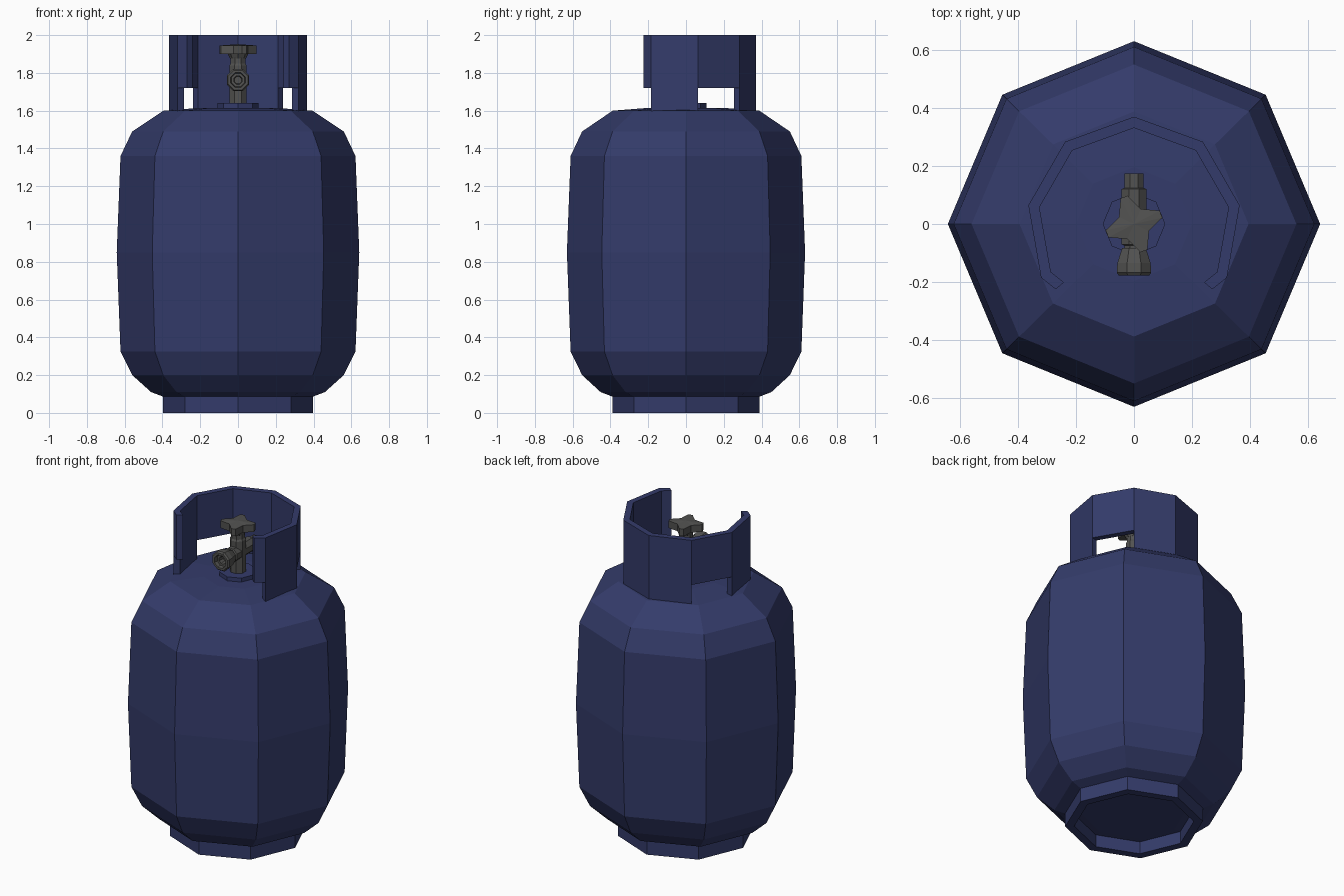
import bpy, bmesh
from math import cos, sin, pi, radians
from mathutils import Matrix

if "Cube" in bpy.data.objects:
    bpy.data.objects.remove(bpy.data.objects["Cube"])


def material(name, rgb):
    m = bpy.data.materials.new(name)
    m.diffuse_color = (*rgb, 1)
    m.use_nodes = True
    m.node_tree.nodes["Principled BSDF"].inputs["Base Color"].default_value = m.diffuse_color
    return m


blue = material("navy_paint", (0.034, 0.044, 0.145))
grey = material("dark_grey_metal", (0.085, 0.085, 0.082))


def finish(name, bm, mat, matrix=None):
    if matrix:
        bmesh.ops.transform(bm, matrix=matrix, verts=bm.verts)
    bmesh.ops.recalc_face_normals(bm, faces=bm.faces)
    me = bpy.data.meshes.new(name)
    bm.to_mesh(me)
    bm.free()
    me.materials.append(mat)
    ob = bpy.data.objects.new(name, me)
    bpy.context.collection.objects.link(ob)
    return ob


def lathe(name, profile, mat, n=8, start=0.0, closed=False, matrix=None):
    """Flat-sided revolve of (radius, height); capped ends, or a closed ring."""
    bm = bmesh.new()
    rings = [[bm.verts.new((r * cos(start + 2 * pi * i / n),
                            r * sin(start + 2 * pi * i / n), z)) for i in range(n)]
             for r, z in profile]
    pairs = list(zip(rings, rings[1:]))
    if closed:
        pairs.append((rings[-1], rings[0]))
    for a, b in pairs:
        for i in range(n):
            j = (i + 1) % n
            bm.faces.new((a[i], a[j], b[j], b[i]))
    if not closed:
        bm.faces.new(rings[0])
        bm.faces.new(rings[-1])
    return finish(name, bm, mat, matrix)


squash = Matrix.Diagonal((1, 0.982, 1, 1))

# Tank
lathe("tank_body", [(0.30, 0.075), (0.38, 0.08), (0.46, 0.11), (0.56, 0.20),
                    (0.622, 0.325), (0.642, 0.85), (0.622, 1.36), (0.56, 1.49),
                    (0.395, 1.60), (0.20, 1.615)], blue, matrix=squash)

# Foot ring
lathe("foot_ring", [(0.397, 0), (0.397, 0.09), (0.345, 0.09), (0.345, 0)],
      blue, closed=True, matrix=squash)

# Guard collar: nine-sided sheet, open at the front, with cut-outs below
half = [(0.27, -0.225)] + [(0.37 * cos(radians(a)), 0.37 * sin(radians(a)))
                           for a in (-30, 10, 50)]
path = half + [(0, 0.37)] + [(-x, y) for x, y in reversed(half)]
levels = (1.595, 1.72, 2.0)
full_height = {1, 3, 4, 6}
bm = bmesh.new()
grid = [[bm.verts.new((x, y, z)) for z in levels] for x, y in path]
for i in range(len(path) - 1):
    a, b = grid[i], grid[i + 1]
    for k in (0, 1):
        if k == 1 or i in full_height:
            bm.faces.new((a[k], b[k], b[k + 1], a[k + 1]))
bmesh.ops.delete(bm, geom=[v for v in bm.verts if not v.link_faces], context='VERTS')
ext = bmesh.ops.extrude_face_region(bm, geom=bm.faces[:], use_keep_orig=True)
for g in ext["geom"]:
    if isinstance(g, bmesh.types.BMVert):
        g.co.x *= 0.895
        g.co.y *= 0.895
finish("guard_collar", bm, blue)

# Valve flange and stem
lathe("valve_flange", [(0.108, 1.60), (0.108, 1.64)], blue)
lathe("valve_stem", [(0.048, 1.635), (0.048, 1.84), (0.042, 1.85), (0.042, 1.91)],
      grey, start=pi / 8)

# Outlet lies along y: local +z points to the front
lay = Matrix.Translation((0, 0, 1.762)) @ Matrix.Rotation(pi / 2, 4, 'X')
lathe("valve_outlet", [(0.036, -0.175), (0.036, -0.125), (0.046, -0.12),
                       (0.046, 0.07), (0.036, 0.075), (0.036, 0.09)],
      grey, start=pi / 8, matrix=lay)
lathe("outlet_nut", [(0.044, 0.082), (0.062, 0.135), (0.064, 0.168), (0.056, 0.178),
                     (0.042, 0.178), (0.038, 0.155), (0.024, 0.155), (0.02, 0.12)],
      grey, start=pi / 8, matrix=lay)

# Four-pointed hand wheel with blunt tips
outline = []
for k in range(4):
    a = radians(20 + 90 * k)
    outline += [(0.1, a - 0.13), (0.1, a + 0.13), (0.057, a + pi / 4)]
bm = bmesh.new()
lo, hi = [[bm.verts.new((r * cos(a), r * sin(a), z)) for r, a in outline]
          for z in (1.90, 1.945)]
top = bm.verts.new((0, 0, 1.952))
bm.faces.new(lo)
for i in range(len(outline)):
    j = (i + 1) % len(outline)
    bm.faces.new((lo[i], lo[j], hi[j], hi[i]))
    bm.faces.new((hi[i], hi[j], top))
finish("hand_wheel", bm, grey)
lathe("hand_wheel_hub", [(0.042, 1.875), (0.054, 1.90), (0.054, 1.91)], grey)
